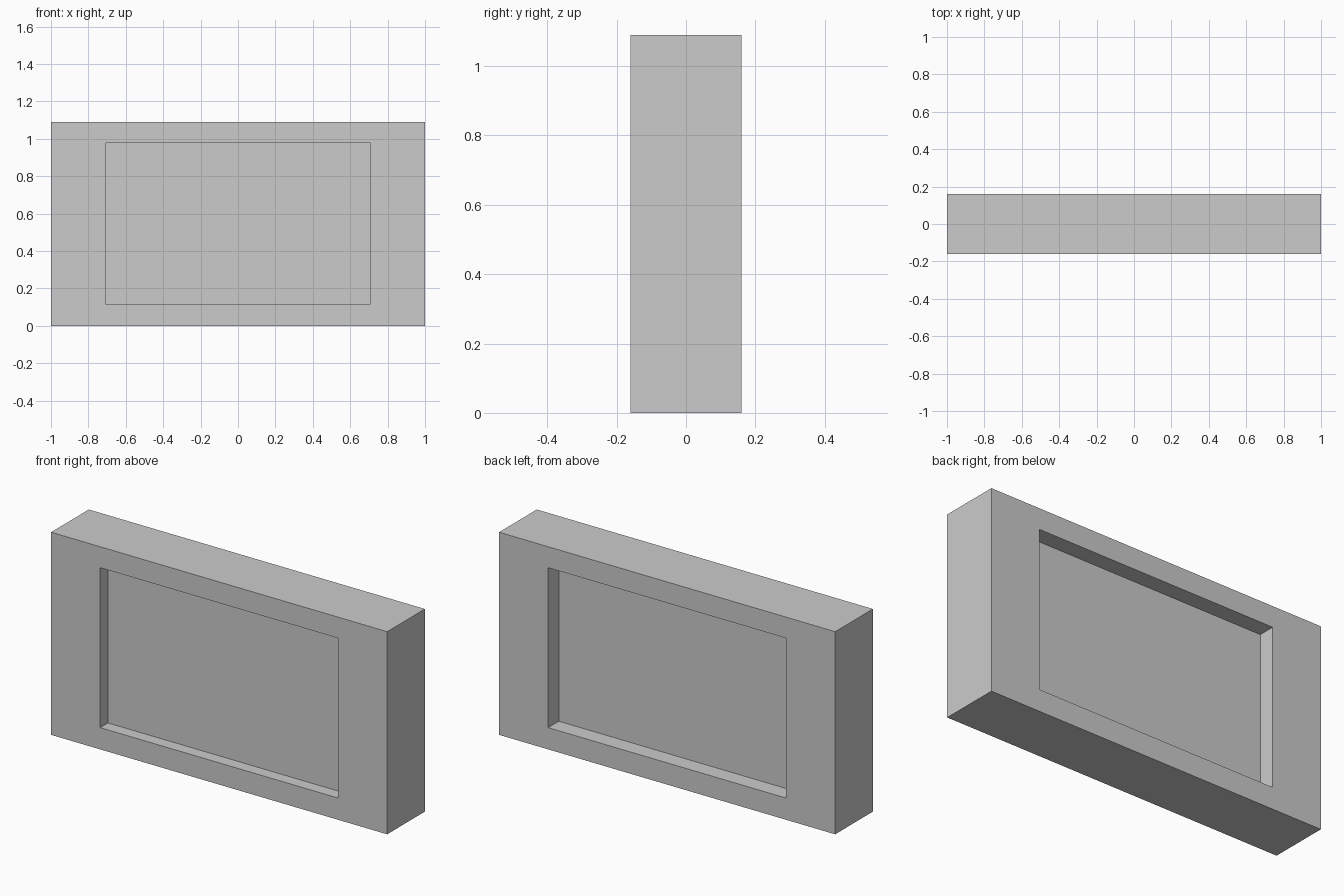
import bpy, bmesh

if "Cube" in bpy.data.objects:
    bpy.data.objects.remove(bpy.data.objects["Cube"])

W, D, H = 1.0, 0.16, 1.09           # half width, half depth, height
RW, Z0, Z1 = 0.708, 0.117, 0.977    # recess half width, bottom, top
FRONT_DEPTH, BACK_DEPTH = 0.066, 0.09

bm = bmesh.new()


def rect(hw, z0, z1, y):
    """Rectangular ring of vertices facing along y."""
    return [bm.verts.new((x, y, z)) for x, z in
            ((-hw, z0), (hw, z0), (hw, z1), (-hw, z1))]


# Rings run from the front recess floor, round the outside, to the back floor
rings = [
    rect(RW, Z0, Z1, -D + FRONT_DEPTH),
    rect(RW, Z0, Z1, -D),
    rect(W, 0, H, -D),
    rect(W, 0, H, D),
    rect(RW, Z0, Z1, D),
    rect(RW, Z0, Z1, D - BACK_DEPTH),
]
for a, b in zip(rings, rings[1:]):
    for i in range(4):
        j = (i + 1) % 4
        bm.faces.new((a[i], a[j], b[j], b[i]))

# Recess floors
bm.faces.new(rings[0])
bm.faces.new(rings[-1])
bmesh.ops.recalc_face_normals(bm, faces=bm.faces)

mesh = bpy.data.meshes.new("recessed_panel")
bm.to_mesh(mesh)
bm.free()
bpy.context.collection.objects.link(bpy.data.objects.new("recessed_panel", mesh))
